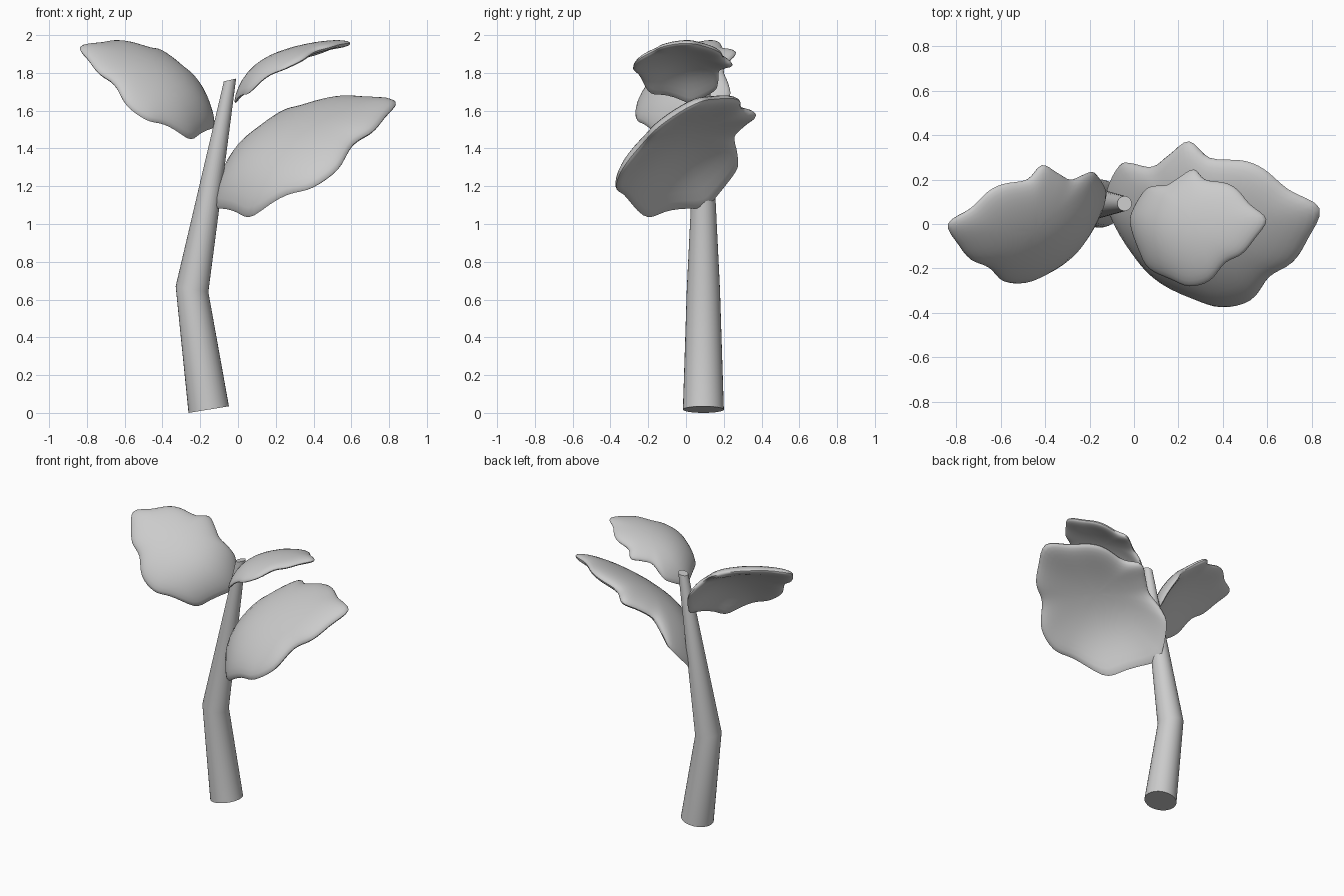
import bpy
import bmesh
import math
from mathutils import Matrix, Vector

default_cube = bpy.data.objects.get("Cube")
if default_cube:
    bpy.data.objects.remove(default_cube, do_unlink=True)


def make_material(name, colour):
    material = bpy.data.materials.new(name)
    material.use_nodes = True
    material.diffuse_color = colour
    shader = next(n for n in material.node_tree.nodes if n.type == "BSDF_PRINCIPLED")
    shader.inputs["Base Color"].default_value = colour
    return material


grey = make_material("plain grey", (0.6, 0.6, 0.6, 1))


def finish(name, bm):
    """Turn a bmesh into a smooth-shaded object with the grey material."""
    bmesh.ops.recalc_face_normals(bm, faces=bm.faces)
    mesh = bpy.data.meshes.new(name)
    bm.to_mesh(mesh)
    bm.free()
    mesh.materials.append(grey)
    obj = bpy.data.objects.new(name, mesh)
    bpy.context.collection.objects.link(obj)
    bpy.ops.object.select_all(action="DESELECT")
    bpy.context.view_layer.objects.active = obj
    obj.select_set(True)
    bpy.ops.object.shade_smooth_by_angle(angle=math.radians(40))
    obj.select_set(False)
    return obj


def bridge(bm, ring_a, ring_b):
    """Join two closed rings of equal length with quads."""
    count = len(ring_a)
    for i in range(count):
        j = (i + 1) % count
        bm.faces.new((ring_a[i], ring_a[j], ring_b[j], ring_b[i]))


def smooth_loop(points, steps=4):
    """Closed Catmull-Rom curve through the points."""
    result = []
    count = len(points)
    for i in range(count):
        a, b, c, d = (points[(i + k) % count] for k in (-1, 0, 1, 2))
        for s in range(steps):
            t = s / steps
            result.append(0.5 * (2 * b + (c - a) * t
                                 + (2 * a - 5 * b + 4 * c - d) * t ** 2
                                 + (3 * b - a - 3 * c + d) * t ** 3))
    return result


# Plan outline shared by all leaves, base to tip and back
outline = [
    (-.015, 0), (0, .07), (.05, .15), (.09, .17), (.15, .175), (.205, .21),
    (.27, .245), (.32, .2), (.41, .185), (.465, .155), (.52, .09), (.595, .02),
    (.54, -.07), (.485, -.135), (.41, -.175), (.34, -.255), (.25, -.28),
    (.17, -.25), (.07, -.2), (.025, -.12),
]


def blade(x, y):
    """Arched leaf surface that curls down at its base."""
    curl = math.exp(-x / .08)
    z = 1.82 + .42 * x - .32 * x * x - .02 * y - .9 * y * y
    return Vector((x, y, z - curl * (.14 + 3.2 * y * y)))


def blade_normal(x, y, step=.001):
    along = blade(x + step, y) - blade(x - step, y)
    across = blade(x, y + step) - blade(x, y - step)
    return along.cross(across).normalized()


def leaf_frame(tip, back, front):
    """Placement from the leaf tip and the widest points of its two sides."""
    tip, back, front = Vector(tip), Vector(back), Vector(front)
    size = (back - front).length
    x_axis = (tip - (back + front) / 2).normalized()
    y_axis = back - front
    y_axis = (y_axis - x_axis * y_axis.dot(x_axis)).normalized()
    z_axis = x_axis.cross(y_axis)
    if z_axis.z < 0:
        z_axis.negate()
    axes = Matrix((x_axis, y_axis, z_axis)).transposed()
    return Matrix.Translation(tip) @ (axes * size).to_4x4()


pattern_frame = leaf_frame(blade(.595, .02), blade(.27, .245), blade(.3, -.27))


def make_leaf(name, tip, back, front, half_thickness=.025, rings=10):
    """Thick leaf with a rounded rim, moved from the pattern to its place."""
    edge = smooth_loop([Vector(p) for p in outline])
    count = len(edge)
    centre = sum(edge, Vector((0, 0))) / count

    def place(p, offset):
        return blade(*p) + blade_normal(*p) * offset

    def blade_ring(bm, angle, side):
        t = math.sin(angle)
        offset = side * half_thickness * math.sqrt(max(0, 1 - t ** 6))
        return [bm.verts.new(place(centre + (p - centre) * t, offset)) for p in edge]

    bm = bmesh.new()
    angles = [math.pi / 2 * i / rings for i in range(1, rings + 1)]
    loops = [blade_ring(bm, a, 1) for a in angles]
    loops += [blade_ring(bm, a, -1) for a in reversed(angles[:-1])]
    for ring_a, ring_b in zip(loops, loops[1:]):
        bridge(bm, ring_a, ring_b)
    # Close the middle of the upper and lower faces
    for ring, side in ((loops[0], 1), (loops[-1], -1)):
        middle = bm.verts.new(place(centre, side * half_thickness))
        for i in range(count):
            bm.faces.new((ring[i], ring[(i + 1) % count], middle))
    move = leaf_frame(tip, back, front) @ pattern_frame.inverted()
    bmesh.ops.transform(bm, matrix=move, verts=bm.verts)
    return finish(name, bm)


def make_stem(name, sections, y, sides=32):
    """Tapered bent stem; each section gives its left and right ends in x, z."""
    bm = bmesh.new()
    loops = []
    for left, right in sections:
        a = Vector((left[0], y, left[1]))
        b = Vector((right[0], y, right[1]))
        reach = (b - a) / 2
        depth = Vector((0, reach.length, 0))
        loops.append([bm.verts.new((a + b) / 2 + reach * math.cos(w) + depth * math.sin(w))
                      for w in (math.tau * i / sides for i in range(sides))])
    for ring_a, ring_b in zip(loops, loops[1:]):
        bridge(bm, ring_a, ring_b)
    bm.faces.new(loops[0])
    bm.faces.new(loops[-1])
    return finish(name, bm)


# Stem: leans one way, then bends back and tapers
make_stem("stem", [((-.262, 0), (-.048, .035)),
                   ((-.33, .67), (-.157, .64)),
                   ((-.075, 1.755), (-.01, 1.77))], y=.092)

# Large lower leaf on the left side
make_leaf("lower_leaf", (.835, .07, 1.645), (.235, .37, 1.57), (.45, -.36, 1.235))

# Middle leaf on the right side, a mirrored copy of the same shape
make_leaf("middle_leaf", (-.837, 0, 1.935), (-.37, .265, 1.885), (-.54, -.26, 1.59))

# Small top leaf
make_leaf("top_leaf", blade(.595, .02), blade(.27, .245), blade(.3, -.27))
